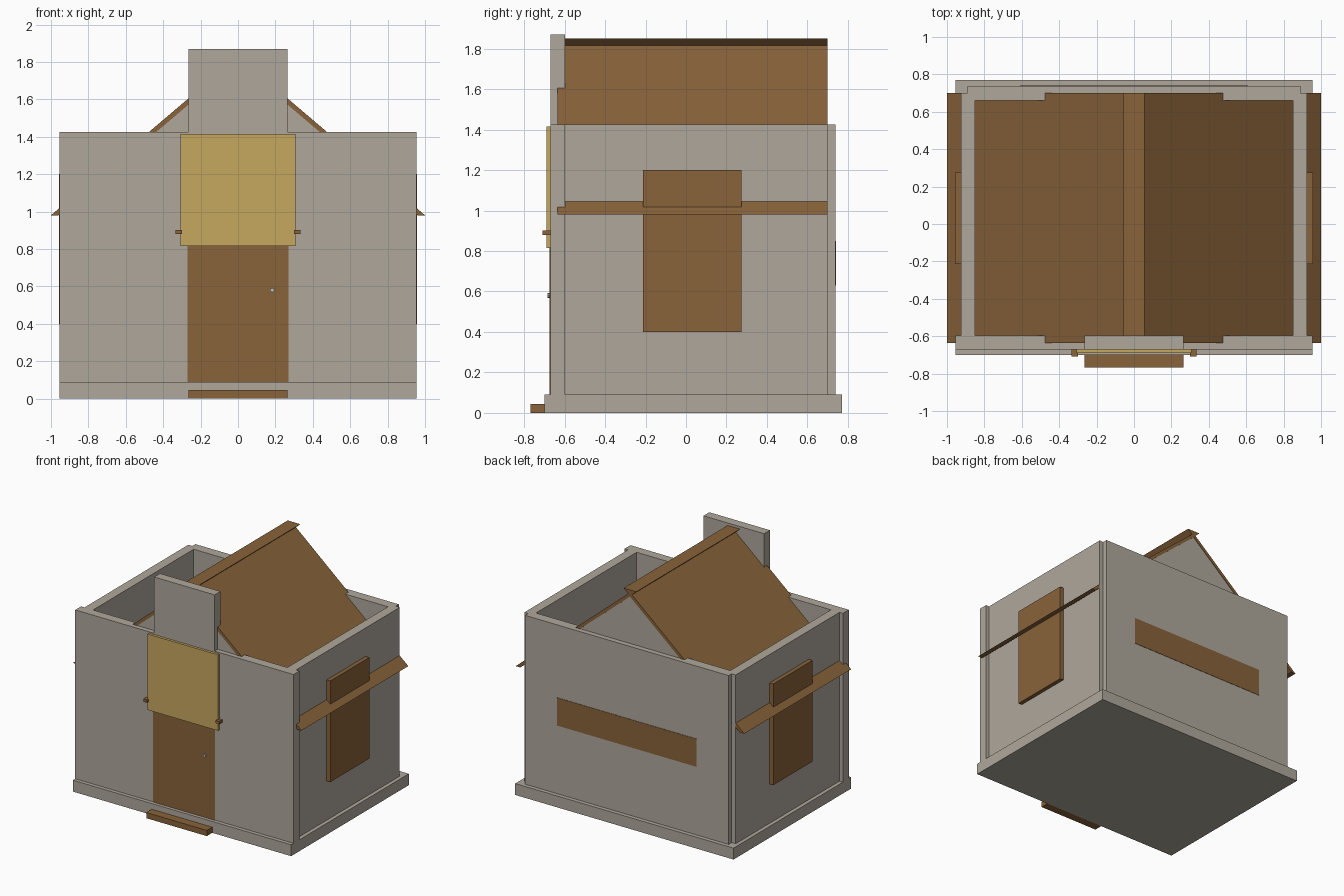
import bpy, bmesh, math

if "Cube" in bpy.data.objects:
    bpy.data.objects.remove(bpy.data.objects["Cube"])


def material(name, rgb):
    def lin(c):
        c /= 255
        return c / 12.92 if c <= 0.04045 else ((c + 0.055) / 1.055) ** 2.4
    m = bpy.data.materials.new(name)
    m.diffuse_color = (*[lin(c) for c in rgb], 1)
    m.use_nodes = True
    m.node_tree.nodes["Principled BSDF"].inputs["Base Color"].default_value = m.diffuse_color
    return m


STONE = material("warm grey stone", (175, 167, 156))
WOOD = material("brown wood", (137, 99, 58))
SIGN = material("straw yellow", (198, 167, 95))
METAL = material("pale metal", (190, 190, 190))


def prism(name, profile, y0, y1, mat):
    """Extrude an (x, z) profile from y0 to y1."""
    bm = bmesh.new()
    a = [bm.verts.new((x, y0, z)) for x, z in profile]
    b = [bm.verts.new((x, y1, z)) for x, z in profile]
    n = len(profile)
    bm.faces.new(a)
    bm.faces.new(b[::-1])
    for i in range(n):
        j = (i + 1) % n
        bm.faces.new((a[j], a[i], b[i], b[j]))
    bmesh.ops.recalc_face_normals(bm, faces=bm.faces)
    me = bpy.data.meshes.new(name)
    bm.to_mesh(me)
    bm.free()
    me.materials.append(mat)
    ob = bpy.data.objects.new(name, me)
    bpy.context.collection.objects.link(ob)
    return ob


def box(name, x, y, z, mat):
    return prism(name, [(x[0], z[0]), (x[1], z[0]), (x[1], z[1]), (x[0], z[1])],
                 y[0], y[1], mat)


TOP, PLINTH = 1.425, 0.09

# Plinth and doorstep
box("plinth", (-0.955, 0.955), (-0.70, 0.77), (0, PLINTH), STONE)
box("doorstep", (-0.265, 0.265), (-0.768, -0.70), (0, 0.045), WOOD)

# Front wall with its raised centre parapet
half = [(0.955, PLINTH), (0.955, TOP), (0.265, TOP), (0.265, 1.87)]
prism("front_wall", half + [(-x, z) for x, z in half[::-1]], -0.67, -0.597, STONE)

# Back wall, its outer panel and the inlaid timber band
box("back_wall", (-0.925, 0.925), (0.66, 0.70), (PLINTH, TOP), STONE)
box("back_panel", (-0.89, 0.61), (0.70, 0.738), (PLINTH, TOP), STONE)
box("back_panel_end", (0.61, 0.89), (0.70, 0.738), (PLINTH, TOP), STONE)
box("back_band", (-0.61, 0.61), (0.735, 0.741), (0.63, 0.85), WOOD)

# Gable infill below the roof at both ends
for name, y0, y1 in (("front_gable", -0.632, -0.60), ("back_gable", 0.665, 0.697)):
    prism(name, [(-0.49, 1.385), (0.49, 1.385), (0, 1.805)], y0, y1, STONE)

# Mirrored parts: side walls, shutters, roof slopes, sign pegs
for side, s in (("left", -1), ("right", 1)):
    box(side + "_wall", (s * 0.85, s * 0.925), (-0.60, 0.66), (PLINTH, TOP), STONE)
    box(side + "_shutter", (s * 0.92, s * 0.957), (-0.213, 0.275), (0.40, 1.20), WOOD)
    prism(side + "_roof", [(s * 1.0, 0.98), (0, 1.83), (0, 1.797), (s * 0.961, 0.98)],
          -0.635, 0.70, WOOD)
    box(side + "_sign_peg", (s * 0.30, s * 0.333), (-0.708, -0.67), (0.88, 0.902), WOOD)

# Ridge cap, flat on top and tapering down
prism("ridge_cap", [(-0.055, 1.85), (0.055, 1.85), (0, 1.80)], -0.60, 0.70, WOOD)

# Door, hanging sign and knob
box("door", (-0.27, 0.27), (-0.674, -0.668), (PLINTH, 0.82), WOOD)
box("sign_board", (-0.308, 0.308), (-0.69, -0.67), (0.815, 1.415), SIGN)
ring = [(0.183 + 0.012 * math.cos(i * math.pi / 4), 0.58 + 0.012 * math.sin(i * math.pi / 4))
        for i in range(8)]
prism("door_knob", ring, -0.684, -0.67, METAL)
